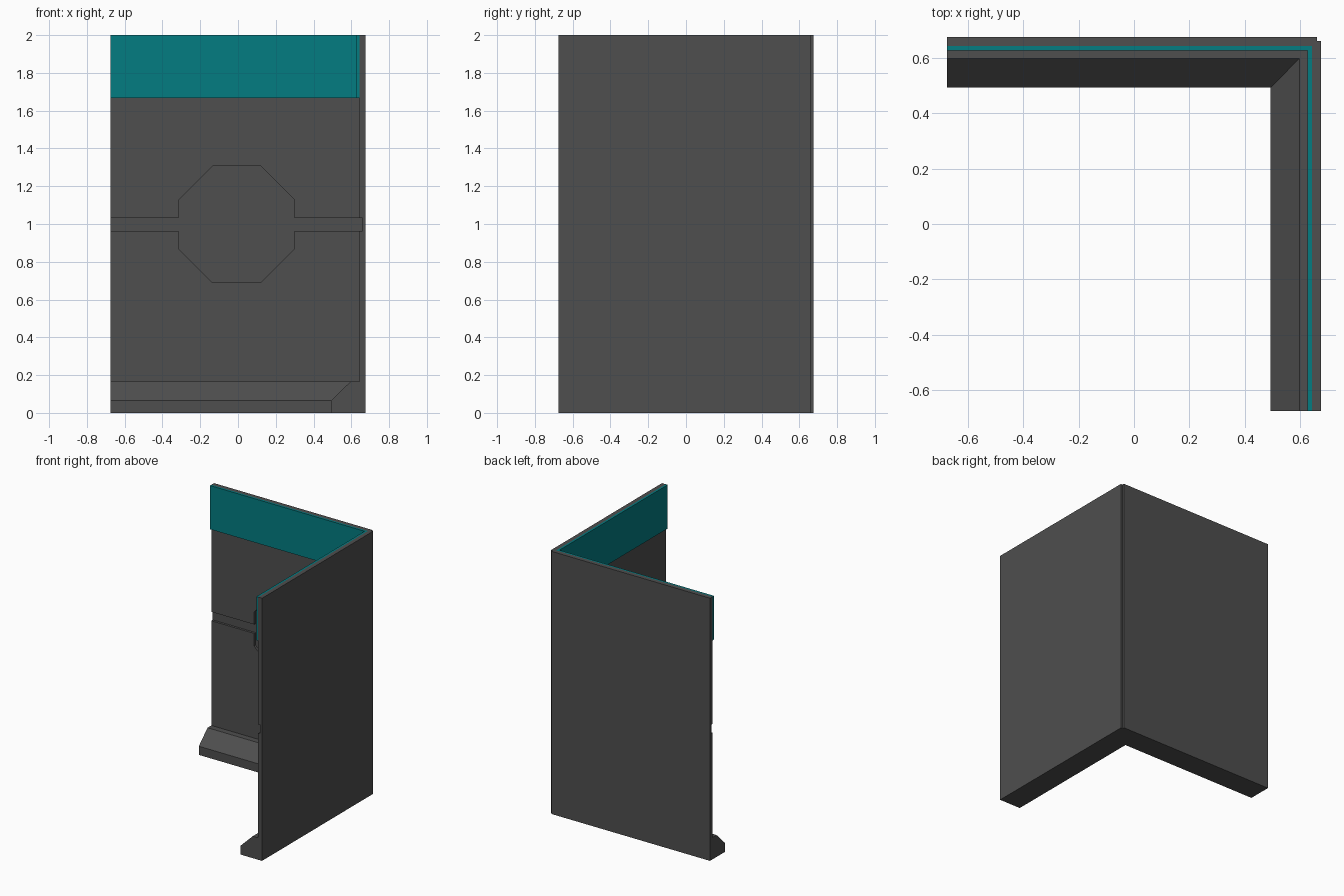
import bpy, bmesh

if "Cube" in bpy.data.objects:
    bpy.data.objects.remove(bpy.data.objects["Cube"])

END = 0.675      # free ends and outer faces of both walls
SHEET = 0.66     # inner face of the backing sheets
FACE = 0.643     # inner face of the raised panels
CORNER = None    # marks outline points lying on the corner mitre


def make_material(name, color):
    material = bpy.data.materials.new(name)
    material.diffuse_color = color
    material.use_nodes = True
    material.node_tree.nodes["Principled BSDF"].inputs["Base Color"].default_value = material.diffuse_color
    return material


grey = make_material("dark_grey", (0.077, 0.077, 0.077, 1))
teal = make_material("teal", (0.001, 0.2, 0.22, 1))


def finish(bm, name, material=grey):
    bmesh.ops.remove_doubles(bm, verts=bm.verts, dist=1e-5)
    bmesh.ops.recalc_face_normals(bm, faces=bm.faces)
    mesh = bpy.data.meshes.new(name)
    bm.to_mesh(mesh)
    bm.free()
    obj = bpy.data.objects.new(name, mesh)
    bpy.context.collection.objects.link(obj)
    mesh.materials.append(material)
    return obj


def wall_point(u, depth, z, side):
    # side 0 is the back wall, side 1 its reflection on the right
    return (u, depth, z) if side == 0 else (depth, u, z)


def corner_sweep(name, profile, material=grey):
    """Sweep a (depth, z) profile along both walls with a mitred corner."""
    bm = bmesh.new()
    rings = [[bm.verts.new((-END, d, z)) for d, z in profile],
             [bm.verts.new((d, d, z)) for d, z in profile],
             [bm.verts.new((d, -END, z)) for d, z in profile]]
    n = len(profile)
    for a, b in zip(rings, rings[1:]):
        for i in range(n):
            j = (i + 1) % n
            bm.faces.new((a[i], a[j], b[j], b[i]))
    bm.faces.new(rings[0])
    bm.faces.new(rings[2])
    return finish(bm, name, material)


def corner_panel(name, outline):
    """Extrude a (u, z) outline on both walls, joined at the mitre."""
    bm = bmesh.new()
    n = len(outline)
    for side in (0, 1):
        front, back = [[bm.verts.new(wall_point(d if u is CORNER else u, d, z, side))
                        for u, z in outline] for d in (FACE, SHEET)]
        bm.faces.new(front)
        bm.faces.new(back)
        for i in range(n):
            j = (i + 1) % n
            if outline[i][0] is CORNER and outline[j][0] is CORNER:
                continue
            bm.faces.new((front[i], front[j], back[j], back[i]))
    return finish(bm, name)


def box(name, lo, hi):
    bm = bmesh.new()
    bmesh.ops.create_cube(bm, size=1)
    for v in bm.verts:
        v.co = [hi[k] if v.co[k] > 0 else lo[k] for k in range(3)]
    return finish(bm, name)


# Backing sheets, leaving a small notch on the outer corner
box("back_sheet", (-END, SHEET, 0), (SHEET, END, 2))
box("right_sheet", (SHEET, -END, 0), (END, SHEET, 2))

# Raised panels above and below the groove and octagonal recess
MID = 0.998
edge = [(-END, 0.034), (-0.315, 0.034), (-0.315, 0.129), (-0.135, 0.309),
        (0.12, 0.309), (0.3, 0.129), (0.3, 0.034), (CORNER, 0.034)]
for name, sign, limit in (("upper_panel", 1, 2.0), ("lower_panel", -1, 0.167)):
    outline = [(u, MID + sign * h) for u, h in edge]
    corner_panel(name, outline + [(CORNER, limit), (-END, limit)])

# Sloped skirting along the floor
corner_sweep("skirting", [(0.493, 0), (SHEET, 0), (SHEET, 0.167),
                          (0.597, 0.167), (0.493, 0.066)])

# Teal band along the top
corner_sweep("top_band", [(0.627, 1.667), (FACE, 1.667), (FACE, 2), (0.627, 2)], teal)
